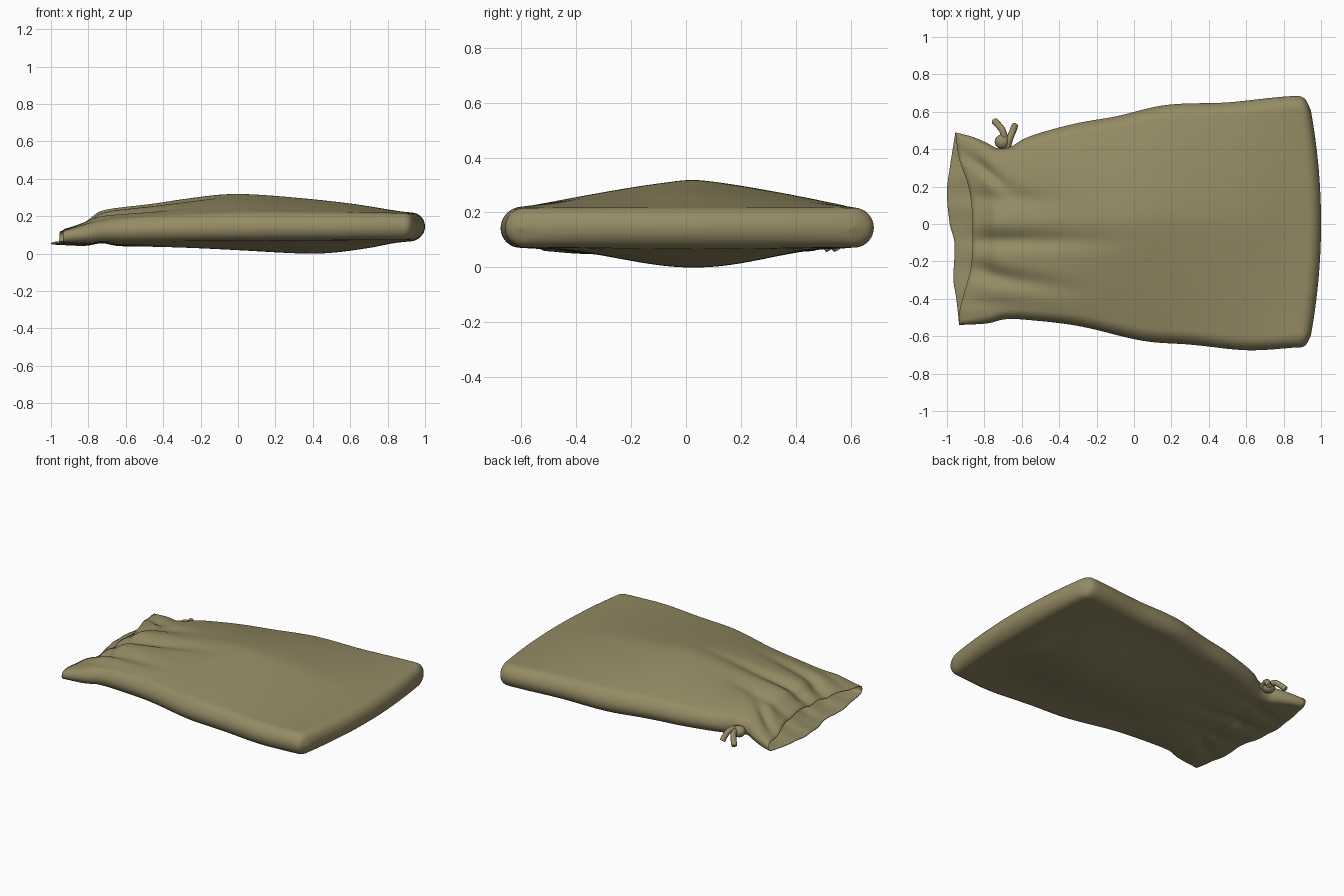
import bpy, bmesh, math

if "Cube" in bpy.data.objects:
    bpy.data.objects.remove(bpy.data.objects["Cube"])

cloth = bpy.data.materials.new("khaki cloth")
cloth.diffuse_color = (0.30, 0.257, 0.128, 1)
cloth.use_nodes = True
cloth.node_tree.nodes["Principled BSDF"].inputs["Base Color"].default_value = cloth.diffuse_color


def curve(pts):
    """Smooth interpolation through (x, value) pairs."""
    n = len(pts)
    tan = []
    for i in range(n):
        a, b = pts[max(i - 1, 0)], pts[min(i + 1, n - 1)]
        tan.append((b[1] - a[1]) / (b[0] - a[0]))

    def f(x):
        x = min(max(x, pts[0][0]), pts[-1][0])
        i = 0
        while i < n - 2 and x > pts[i + 1][0]:
            i += 1
        (x0, v0), (x1, v1) = pts[i], pts[i + 1]
        d = x1 - x0
        t = (x - x0) / d
        return (v0 * (2*t**3 - 3*t*t + 1) + v1 * (3*t*t - 2*t**3)
                + d * (tan[i] * (t**3 - 2*t*t + t) + tan[i + 1] * (t**3 - t*t)))
    return f


def smooth(a, b, x):
    t = min(max((x - a) / (b - a), 0), 1)
    return t * t * (3 - 2 * t)


# outline seen from above, and heights seen from the front
y_max = curve([(-1, .49), (-.9, .465), (-.8, .43), (-.74, .405), (-.66, .412), (-.6, .45), (-.5, .488),
               (-.3, .54), (-.1, .575), (.17, .636), (.5, .65), (.92, .685), (.97, .668), (1, .61)])
y_min = curve([(-1, -.54), (-.8, -.53), (-.7, -.51), (-.6, -.51), (-.3, -.545), (.05, -.625),
               (.3, -.645), (.62, -.675), (.92, -.66), (.97, -.65), (1, -.6)])
z_mid = curve([(-1, .088), (-.8, .108), (-.6, .124), (0, .138), (.5, .142), (1, .145)])
half = curve([(-1, .026), (-.8, .042), (-.6, .05), (-.3, .06), (0, .07), (.5, .071), (1, .073)])
z_top = curve([(-1, .142), (-.9, .178), (-.8, .21), (-.65, .234), (-.45, .262), (-.3, .288), (-.1, .315),
               (.05, .318), (.3, .3), (.6, .268), (.9, .222), (1, .22)])
z_bot = curve([(-1, .055), (-.85, .05), (-.5, .044), (0, .018), (.35, 0), (.5, .004), (.7, .03), (.85, .058),
               (1, .07)])
lip_low = curve([(-.54, -.935), (-.4, -.95), (-.3, -.965), (-.1, -.96), (0, -.985),
                 (.17, -1), (.3, -.985), (.49, -.955)])
lip_high = curve([(-.54, -.935), (-.45, -.93), (-.27, -.88), (-.2, -.868), (.05, -.865),
                  (.2, -.885), (.35, -.935), (.49, -.955)])

# gathered folds: y at the mouth, drift in y per x, width, height, x where the fold fades out
FOLDS = [(-.09, .0, .045, -.032, .1), (.0, .03, .05, .012, -.1), (-.25, -.16, .05, -.038, -.15),
         (.36, -.6, .05, -.034, -.5), (.14, -.02, .045, -.02, -.25), (-.42, -.05, .04, -.012, -.4)]


def folds(x, y):
    z = 0
    for y0, drift, w, h, end in FOLDS:
        k = (1 - smooth(-.85, end, x)) * (.45 + .55 * smooth(-1, -.85, x))
        d = (y - y0 - drift * (x + .95)) / w
        z += h * k * math.exp(-d * d)
    return z


def surface(s, u, side):
    """Point of the bag at length s, across u (-1..1), side +1 top or -1 bottom."""
    lo, hi = y_min(s), y_max(s)
    w = (hi - lo) / 2
    y = (hi + lo) / 2 + w * u
    cap = math.sqrt(max(0, 1 - (max(0, s - .925) / .075) ** 2))
    h, zm = half(s), z_mid(s)
    q = min(1, w * (1 - abs(u)) / h)
    edge = math.sqrt(max(0, 1 - (1 - q) ** 2))
    m = 1 - smooth(-.7, 0, s)                       # flatter bulge at the mouth
    v = u - .05 * (1 - u * u)                       # crest lies a little off centre
    if side > 0:
        body = .35 * (1 - v * v) + .65 * (1 - math.sqrt(v * v + .006)) / .93
        mouth = 1 - abs(u) ** 3
        dz = h * edge + (z_top(s) - zm - h) * (body * (1 - m) + mouth * m)
        dz += folds(s, y) * (1 - u ** 4)
    else:
        body, mouth = (1 - v * v) ** 3.3, (1 - u ** 4)
        dz = h * edge + (zm - h - z_bot(s)) * (body * (1 - m) + mouth * m)
        # underside creases and the pinch under the drawstring
        dz += .3 * folds(s, -y) * (1 - u ** 4)
        dz += (.006 - .016 * math.exp(-((s + .73) / .06) ** 2)) * m * (1 - u ** 4)
    k = 1 - smooth(-1, -.65, s)
    lip = (lip_high if side > 0 else lip_low)(y)
    x = s + k * (lip + 1) - .055 * u * u * smooth(.4, 1, s)
    return x, y, zm + side * cap * dz


# bag: rings of points lofted along the length, turned in at the mouth
N = 180
lengths = [-1 + i * .025 for i in range(77)] + [.925 + .075 * math.sin(i * math.pi / 20) for i in range(1, 11)]
rings = []
for s, shrink in [(-.78, .05), (-.85, .45), (-.93, .75), (-.985, .8), (-1, .9)]:
    ring = []                                       # inside lining of the mouth
    for j in range(N):
        t = 2 * math.pi * (j + .5) / N
        u, side = math.cos(t), (1 if math.sin(t) > 0 else -1)
        a = surface(s, u * (.985 if s > -1 else .995), side)
        b = surface(s, u * .985, -side)
        mid = (a[2] + b[2]) / 2
        ring.append((a[0], a[1], mid + (a[2] - mid) * shrink))
    rings.append(ring)
for s in lengths:
    ring = []
    for j in range(N):
        t = 2 * math.pi * (j + .5) / N
        ring.append(surface(s, math.cos(t), 1 if math.sin(t) > 0 else -1))
    rings.append(ring)

bm = bmesh.new()
grid = [[bm.verts.new(p) for p in r] for r in rings]
for a, b in zip(grid, grid[1:]):
    for j in range(N):
        k = (j + 1) % N
        bm.faces.new((a[j], a[k], b[k], b[j]))
bmesh.ops.remove_doubles(bm, verts=bm.verts, dist=.0002)
bmesh.ops.recalc_face_normals(bm, faces=bm.faces)
me = bpy.data.meshes.new("bag")
bm.to_mesh(me)
bm.free()
me.materials.append(cloth)
for p in me.polygons:
    p.use_smooth = True
bag = bpy.data.objects.new("bag", me)
bpy.context.collection.objects.link(bag)


# drawstring cords
def cord(name, pts, r):
    c = bpy.data.curves.new(name, 'CURVE')
    c.dimensions = '3D'
    c.bevel_depth, c.bevel_resolution, c.use_fill_caps = r, 3, True
    sp = c.splines.new('NURBS')
    sp.points.add(len(pts) - 1)
    for q, p in zip(sp.points, pts):
        q.co = (*p, 1)
    sp.use_endpoint_u, sp.order_u = True, 3
    c.materials.append(cloth)
    bpy.context.collection.objects.link(bpy.data.objects.new(name, c))


cord("cord_end_left", [(-.69, .44, .12), (-.695, .49, .13), (-.72, .525, .105), (-.745, .55, .07)], .018)
cord("cord_end_right", [(-.675, .41, .12), (-.665, .46, .135), (-.645, .50, .105), (-.638, .525, .066)], .018)

# knot
bpy.ops.mesh.primitive_uv_sphere_add(segments=20, ring_count=12, radius=.042, location=(-.703, .44, .115))
knot = bpy.context.object
knot.name = "knot"
knot.scale = (1, .95, .85)
knot.data.materials.append(cloth)
bpy.ops.object.shade_smooth()
